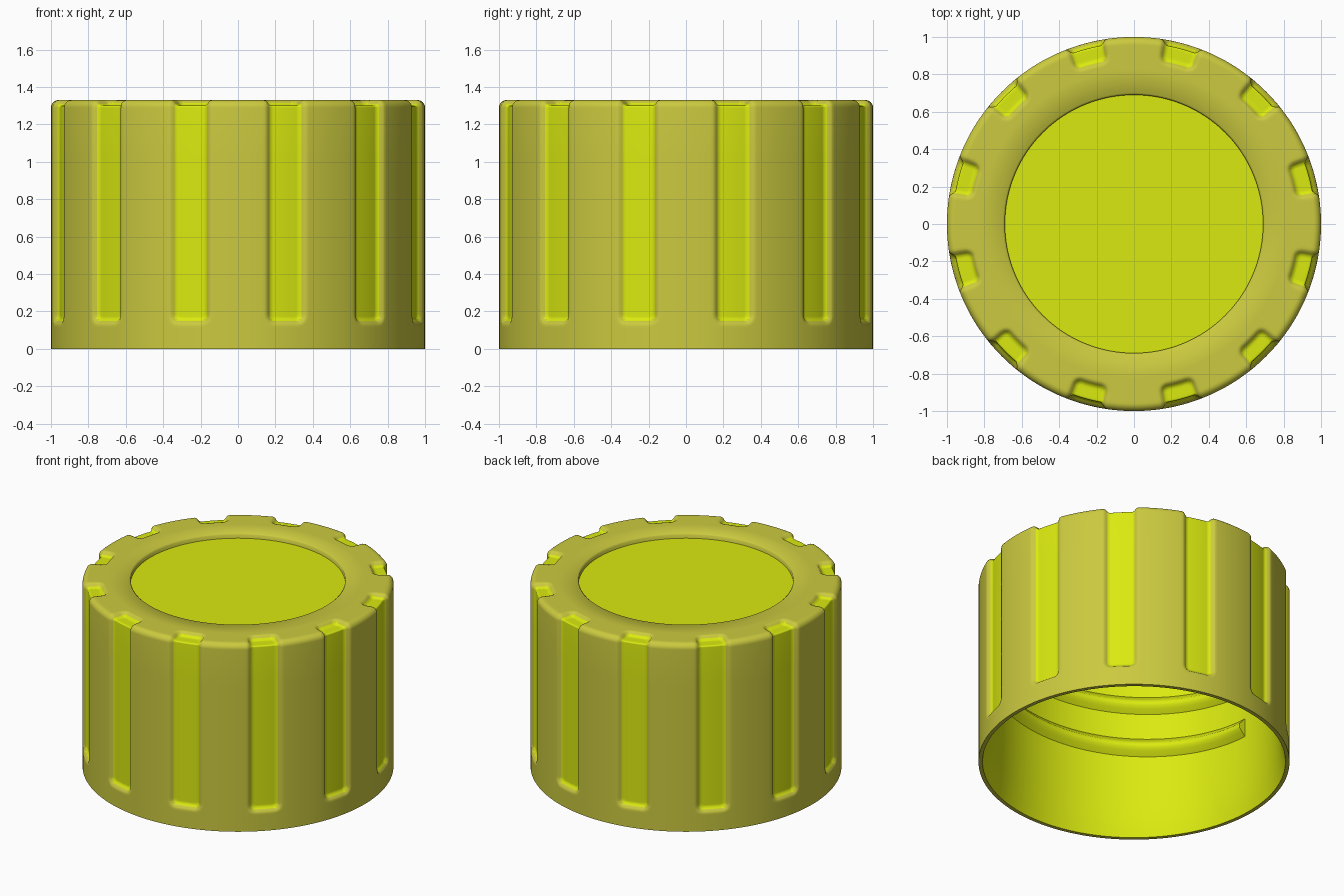
import bpy, bmesh
from math import sin, cos, pi, radians, hypot

if "Cube" in bpy.data.objects:
    bpy.data.objects.remove(bpy.data.objects["Cube"])

N = 480            # columns around the cap
H = 1.33           # total height
FIL = 0.04         # rim fillet radius
DEPTH = 0.03       # grip groove depth


def material(name, rgb):
    m = bpy.data.materials.new(name)
    m.diffuse_color = (*rgb, 1)
    m.use_nodes = True
    m.node_tree.nodes["Principled BSDF"].inputs["Base Color"].default_value = m.diffuse_color
    return m


shell_mat = material("shell_olive", (0.60, 0.59, 0.05))
bright_mat = material("bright_yellow", (0.70, 0.82, 0.005))


def finish(name, bm, mats, angle=50):
    me = bpy.data.meshes.new(name)
    bm.to_mesh(me)
    bm.free()
    for m in mats:
        me.materials.append(m)
    ob = bpy.data.objects.new(name, me)
    bpy.context.collection.objects.link(ob)
    bpy.ops.object.select_all(action='DESELECT')
    ob.select_set(True)
    bpy.context.view_layer.objects.active = ob
    bpy.ops.object.shade_smooth_by_angle(angle=radians(angle))
    return ob


def lathe(bm, rows, count):
    """Revolve; rows(i_angle) gives (r, z) list. Returns rings of vertices."""
    cols = []
    for i in range(count):
        a = 2 * pi * i / count
        cols.append([bm.verts.new((r * cos(a), r * sin(a), z)) for r, z in rows(a)])
    faces = []
    for i in range(count):
        c, d = cols[i], cols[(i + 1) % count]
        for j in range(len(c) - 1):
            faces.append((i, j, bm.faces.new((c[j], d[j], d[j + 1], c[j + 1]))))
    return cols, faces


# Outer profile with normals: wall, rim fillet, top ring
profile = [(1, 0, 1, 0), (1, 0.06, 1, 0)]
profile += [(1, 0.10 + 0.012 * k, 1, 0) for k in range(12)]
profile += [(1, 0.25 + 0.26 * k, 1, 0) for k in range(4)]
for k in range(9):
    t = k / 8 * pi / 2
    profile.append((1 - FIL + FIL * cos(t), H - FIL + FIL * sin(t), cos(t), sin(t)))
profile += [(0.948 - 0.011 * k, H, 0, 1) for k in range(12)]
profile += [(0.70, H, 0, 1), (0.69, H - 0.01, 0, 1), (0.69, H - 0.06, 0, 1)]

# Distance along the profile
S = [0.0]
for p, q in zip(profile, profile[1:]):
    S.append(S[-1] + hypot(q[0] - p[0], q[1] - p[1]))
S_LOW = 0.13
S_HIGH = H - FIL + FIL * pi / 2 + (0.96 - 0.865)


def groove(a, s):
    """Mask 0..1 of the rounded rectangular grip grooves (12 around)."""
    u = abs((a % (pi / 6)) - pi / 12)
    rad = 0.05
    qx = u - 0.112 + rad
    qy = abs(s - (S_LOW + S_HIGH) / 2) - (S_HIGH - S_LOW) / 2 + rad
    d = hypot(max(qx, 0), max(qy, 0)) + min(max(qx, qy), 0) - rad
    t = min(max(-d / 0.033, 0), 1)
    return t * t * (3 - 2 * t)


def outer_rows(a):
    out = []
    for (r, z, nr, nz), s in zip(profile, S):
        m = groove(a, s) * DEPTH
        out.append((r - m * nr, z - m * nz))
    return out


# Outer shell with grip grooves
bm = bmesh.new()
cols, faces = lathe(bm, outer_rows, N)
for i, j, f in faces:
    if groove(2 * pi * (i + 0.5) / N, (S[j] + S[j + 1]) / 2) > 0.6:
        f.material_index = 1
finish("outer_shell", bm, [shell_mat, bright_mat])

# Bottom lip
bm = bmesh.new()
lathe(bm, lambda a: [(0.974, 0), (1, 0)], 240)
finish("bottom_lip", bm, [shell_mat])

# Inner liner: wall and ceiling
inner = [(0.0005, 1.22), (0.90, 1.22), (0.925, 1.20), (0.93, 0.8),
         (0.934, 0.4), (0.942, 0.2), (0.950, 0.12), (0.960, 0.06), (0.974, 0)]
bm = bmesh.new()
lathe(bm, lambda a: inner, 240)
finish("inner_liner", bm, [bright_mat])

# Recessed top disc
bpy.ops.mesh.primitive_cylinder_add(vertices=160, radius=0.695, depth=0.04,
                                    location=(0, 0, H - 0.055))
disc = bpy.context.object
disc.name = "top_disc"
disc.data.materials.append(bright_mat)
bpy.ops.object.shade_smooth_by_angle(angle=radians(40))

# Inner screw thread: rounded section swept along a helix
section = [(0.945, -0.075), (0.925, -0.06), (0.905, -0.035), (0.888, -0.018),
           (0.885, 0), (0.888, 0.018), (0.905, 0.035), (0.925, 0.06), (0.945, 0.075)]
PITCH, TURNS, STEPS = 0.31, 1.6, 230
bm = bmesh.new()
rings = []
for i in range(STEPS + 1):
    t = TURNS * i / STEPS
    a = pi + 2 * pi * t
    z0 = 0.60 + PITCH * t
    rings.append([bm.verts.new((r * cos(a), r * sin(a), z0 + dz)) for r, dz in section])
for c, d in zip(rings, rings[1:]):
    for j in range(len(section)):
        k = (j + 1) % len(section)
        bm.faces.new((c[j], c[k], d[k], d[j]))
bm.faces.new(rings[0])
bm.faces.new(rings[-1])
bmesh.ops.recalc_face_normals(bm, faces=bm.faces)
finish("screw_thread", bm, [bright_mat])
